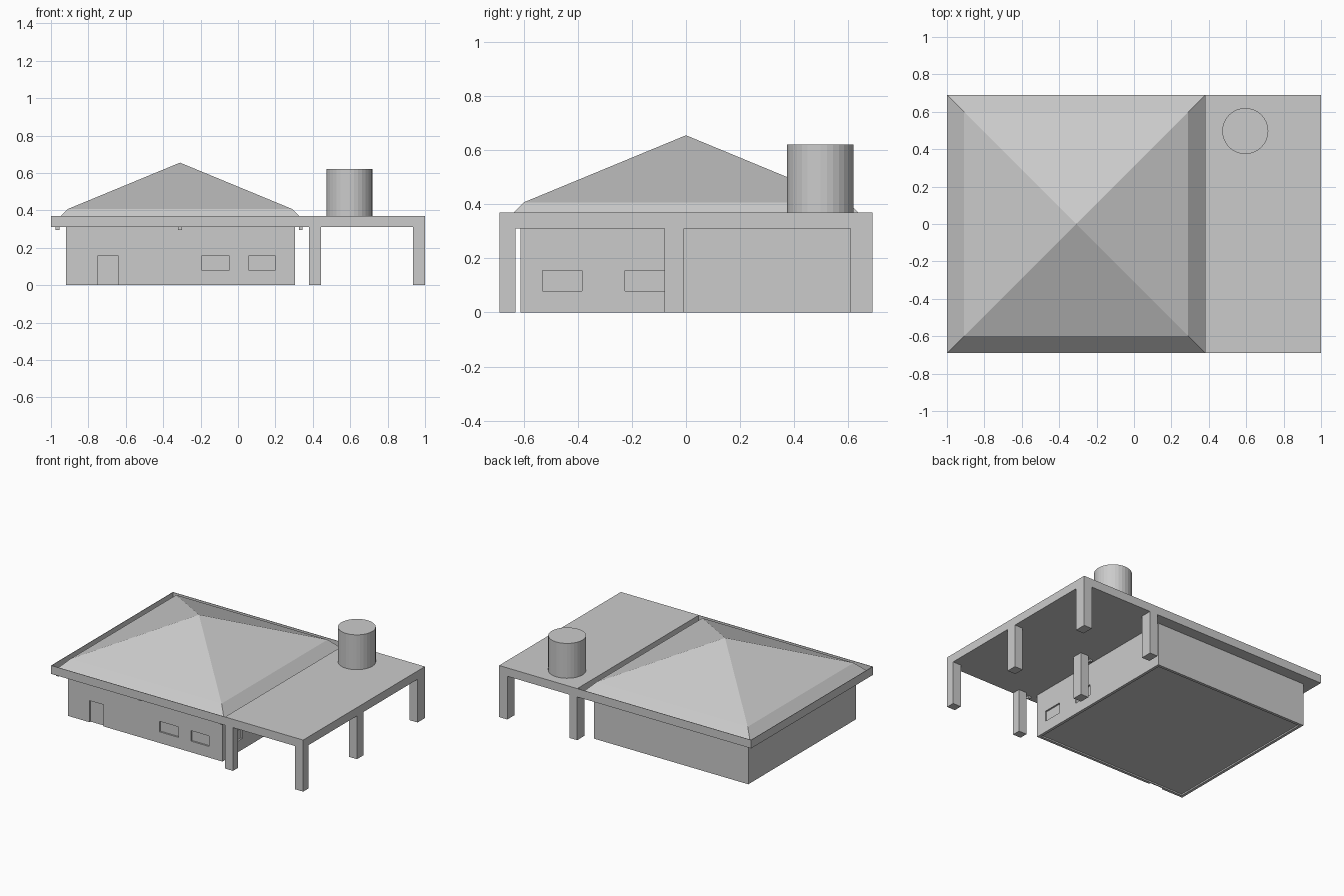
import bpy, bmesh, math

if "Cube" in bpy.data.objects:
    bpy.data.objects.remove(bpy.data.objects["Cube"])

grey = bpy.data.materials.new("plain_grey")
grey.diffuse_color = (0.6, 0.6, 0.6, 1)
grey.use_nodes = True
grey.node_tree.nodes["Principled BSDF"].inputs["Base Color"].default_value = grey.diffuse_color


def finish(name, bm):
    bmesh.ops.recalc_face_normals(bm, faces=bm.faces)
    me = bpy.data.meshes.new(name)
    bm.to_mesh(me)
    bm.free()
    me.materials.append(grey)
    ob = bpy.data.objects.new(name, me)
    bpy.context.collection.objects.link(ob)
    return ob


def add_box(bm, x0, x1, y0, y1, z0, z1):
    vs = bmesh.ops.create_cube(bm, size=1)["verts"]
    for v in vs:
        v.co = (x1 if v.co.x > 0 else x0,
                y1 if v.co.y > 0 else y0,
                z1 if v.co.z > 0 else z0)


def boxes(name, items):
    bm = bmesh.new()
    for b in items:
        add_box(bm, *b)
    return finish(name, bm)


W, E, S, N = -0.92, 0.305, -0.612, 0.608      # house walls
X0, X1, Y = -1.0, 0.38, 0.69                  # roof outline
LOW, TOP = 0.31, 0.37                         # slab heights
D = 0.012                                     # opening depth

# House walls with recessed door, windows and slightly raised floor
walls = boxes("house_walls", [(W, E, S, N, 0, LOW)])
openings = [(-0.75, -0.64, S - 0.1, S + D, -0.1, 0.155)]
openings += [(a, b, S - 0.1, S + D, 0.08, 0.155)
             for a, b in ((-0.195, -0.045), (0.055, 0.2))]
openings += [(E - D, E + 0.1, a, b, 0.08, 0.155)
             for a, b in ((-0.53, -0.385), (-0.225, -0.08))]
openings.append((W + 0.02, E - 0.02, S + 0.02, N - 0.02, -0.1, 0.01))
cutter = boxes("opening_cutter", openings)
cutter.hide_render = True
cutter.hide_set(True)
mod = walls.modifiers.new("openings", 'BOOLEAN')
mod.operation = 'DIFFERENCE'
mod.solver = 'EXACT'
mod.object = cutter

# Hipped roof: eave ring, break line ring, apex
bm = bmesh.new()


def ring(inset, z):
    return [bm.verts.new(p) for p in (
        (X0 + inset, -Y + inset, z), (X1 - inset, -Y + inset, z),
        (X1 - inset, Y - inset, z), (X0 + inset, Y - inset, z))]


eave, knee = ring(0, LOW + 0.005), ring(0.09, 0.407)
base = ring(0, LOW)
apex = bm.verts.new(((X0 + X1) / 2, 0, 0.655))
bm.faces.new(base)
for i in range(4):
    j = (i + 1) % 4
    bm.faces.new((base[i], base[j], eave[j], eave[i]))
    bm.faces.new((eave[i], eave[j], knee[j], knee[i]))
    bm.faces.new((knee[i], knee[j], apex))
finish("hipped_roof", bm)

# Thin fascia boards around the roof
T = 0.003
boxes("roof_fascia", [(X0, X0 + T, -Y, Y, LOW, TOP),
                      (X0, X1, -Y, -Y + T, LOW, TOP),
                      (X0, X1, Y - T, Y, LOW, TOP)])

# Carport slab and its six pillars
boxes("carport_slab", [(X1, 1.0, -Y, Y, LOW, TOP)])
boxes("carport_pillars", [(a, b, c, d, 0, LOW)
                          for a, b in ((X1, 0.443), (0.935, 1.0))
                          for c, d in ((-Y, -0.63), (-0.08, -0.007), (0.608, Y))])

# Small blocks hanging under the eaves
boxes("eave_blocks", [(x - 0.01, x + 0.01, y - 0.01, y + 0.01, 0.295, LOW)
                      for x, y in ((-0.965, -0.66), (-0.31, -0.66),
                                   (0.335, -0.66), (0.335, -0.04))])

# Water tank on the carport
bm = bmesh.new()
bmesh.ops.create_cone(bm, cap_ends=True, segments=32,
                      radius1=0.123, radius2=0.123, depth=0.25)
tank = finish("water_tank", bm)
tank.location = (0.595, 0.497, TOP + 0.125)
